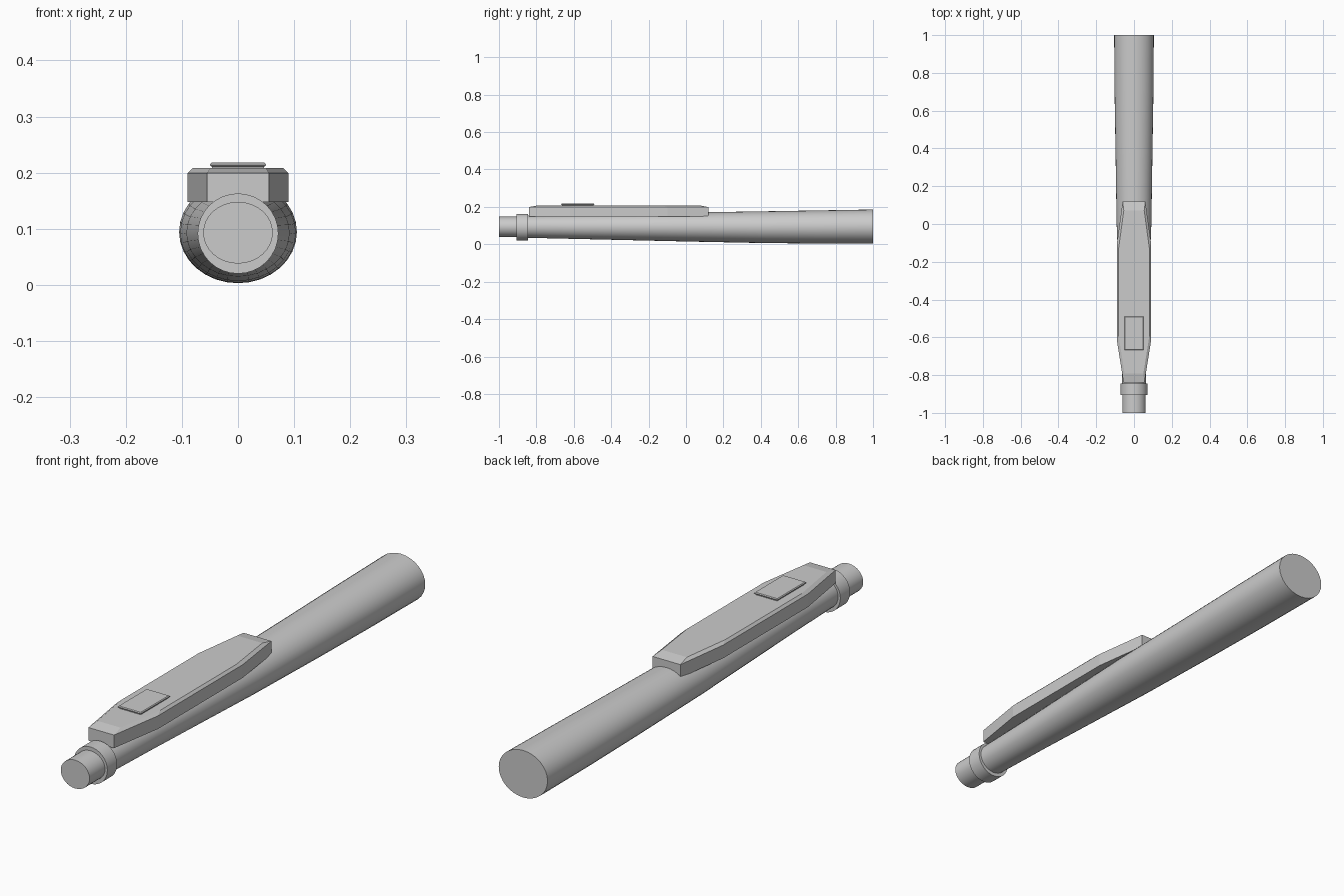
import bpy, bmesh
from math import cos, sin, pi

if "Cube" in bpy.data.objects:
    bpy.data.objects.remove(bpy.data.objects["Cube"])


def loft(name, rings, smooth=True):
    """Skin a list of matching closed rings and cap both ends."""
    bm = bmesh.new()
    rows = [[bm.verts.new(p) for p in ring] for ring in rings]
    n = len(rows[0])
    for a, b in zip(rows, rows[1:]):
        for i in range(n):
            j = (i + 1) % n
            bm.faces.new((a[i], a[j], b[j], b[i]))
    bm.faces.new(rows[0])
    bm.faces.new(rows[-1])
    bmesh.ops.recalc_face_normals(bm, faces=bm.faces)
    mesh = bpy.data.meshes.new(name)
    bm.to_mesh(mesh)
    bm.free()
    ob = bpy.data.objects.new(name, mesh)
    bpy.context.collection.objects.link(ob)
    if smooth:
        bpy.ops.object.select_all(action='DESELECT')
        ob.select_set(True)
        bpy.context.view_layer.objects.active = ob
        bpy.ops.object.shade_smooth_by_angle(angle=0.6)
    return ob


def oval(y, half_w, low, high, n=32):
    c, h = (low + high) / 2, (high - low) / 2
    return [(half_w * cos(2 * pi * i / n), y, c + h * sin(2 * pi * i / n)) for i in range(n)]


# Tapered handle: y, half width, bottom, top
stations = [(-0.86, 0.062, 0.035, 0.153), (-0.6, 0.068, 0.029, 0.158),
            (-0.3, 0.080, 0.022, 0.164), (0.0, 0.092, 0.015, 0.170),
            (0.4, 0.098, 0.007, 0.176), (0.7, 0.103, 0.004, 0.181),
            (1.0, 0.105, 0.003, 0.186)]
loft("handle_body", [oval(*s) for s in stations])

# Collar and nose at the front end
loft("front_collar", [oval(y, 0.072, 0.020, 0.163) for y in (-0.905, -0.845)])
loft("nose_tip", [oval(y, 0.062, 0.038, 0.148) for y in (-1.0, -0.88)])

# Raised control plate with a chamfered top
half = [(0.055, -0.84), (0.09, -0.62), (0.09, -0.10), (0.06, 0.12)]
outline = half + [(-x, y) for x, y in reversed(half)]


def plate_ring(scale, z, mid=-0.36):
    return [(x * scale, mid + (y - mid) * scale, z) for x, y in outline]


loft("control_plate", [plate_ring(1, 0.148), plate_ring(1, 0.199), plate_ring(0.9, 0.208)], False)


# Flat button with softened edges
def button_ring(inset, z):
    x, y0, y1 = 0.05 - inset, -0.667 + inset, -0.49 - inset
    return [(-x, y0, z), (x, y0, z), (x, y1, z), (-x, y1, z)]


loft("button", [button_ring(0.004, 0.206), button_ring(0.004, 0.210), button_ring(0, 0.213),
                button_ring(0, 0.215), button_ring(0.003, 0.218)], False)
